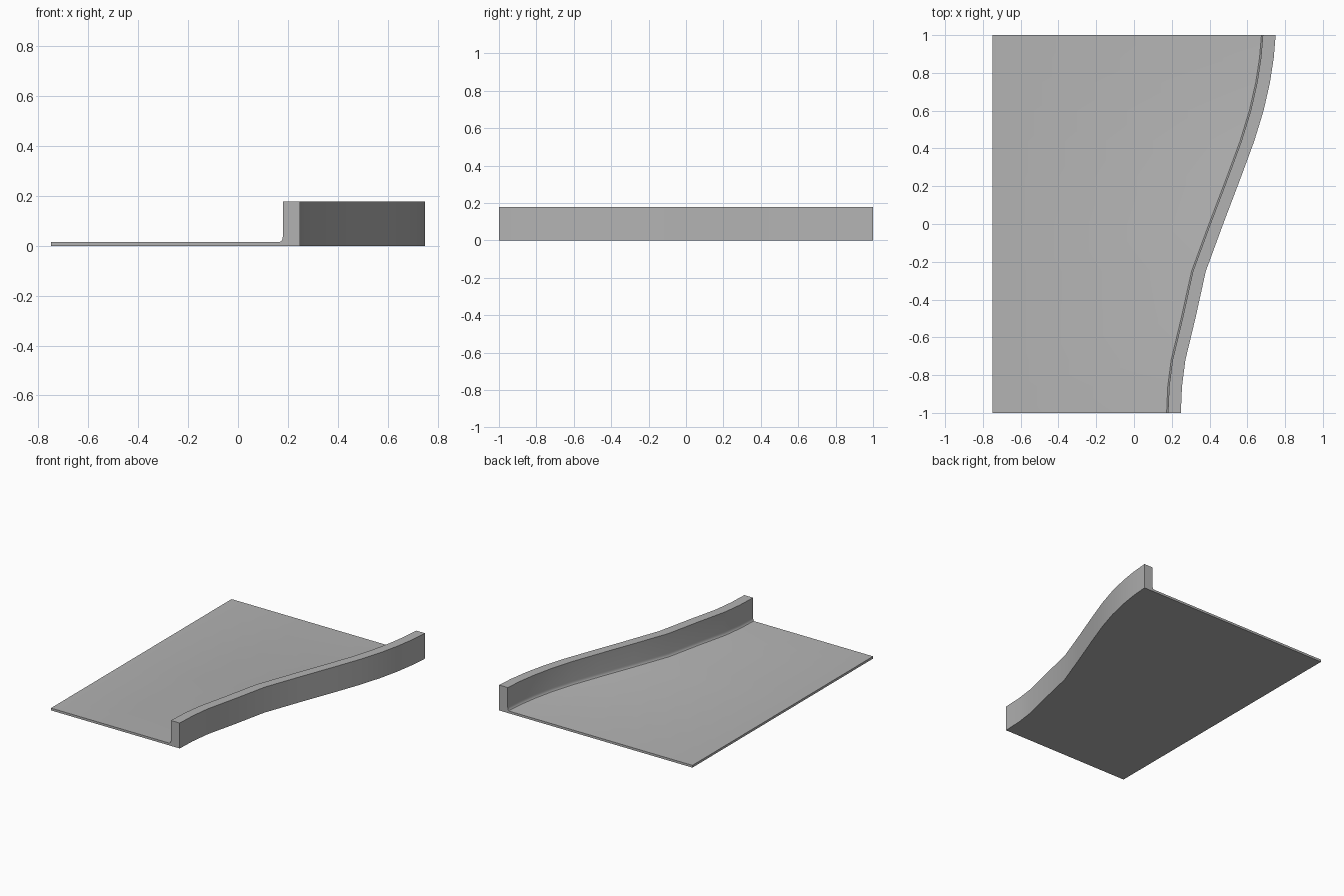
import bpy, bmesh
from math import radians, sin, cos, pi

cube = bpy.data.objects.get("Cube")
if cube:
    bpy.data.objects.remove(cube)

# Plain grey material
grey = bpy.data.materials.new("plain_grey")
grey.use_nodes = True
colour = (0.45, 0.45, 0.45, 1)
grey.diffuse_color = colour
grey.node_tree.nodes["Principled BSDF"].inputs["Base Color"].default_value = colour

LEFT, FLOOR, TOP, WALL, FILLET = -0.75, 0.016, 0.178, 0.068, 0.012

# Outer edge of the curved wall, as (y, x)
edge = [(-1, .248), (-.86, .254), (-.72, .272), (-.5, .325), (-.25, .38),
        (0, .472), (.25, .567), (.44, .637), (.6, .686), (.75, .720),
        (.88, .740), (1, .75)]


def section(x):
    """Cross-section: thin floor, rounded inner corner, upright wall."""
    inner = x - WALL
    arc = [(inner - FILLET * (1 - sin(a)), FLOOR + 2 * FILLET * (1 - cos(a)))
           for a in (i * pi / 8 for i in range(5))]
    return [(LEFT, 0), (LEFT, FLOOR), *arc, (inner, TOP), (x, TOP), (x, 0)]


# Sweep the section along the edge
bm = bmesh.new()
rings = [[bm.verts.new((px, y, pz)) for px, pz in section(x)] for y, x in edge]
n = len(rings[0])
for a, b in zip(rings, rings[1:]):
    for i in range(n):
        j = (i + 1) % n
        bm.faces.new((a[i], a[j], b[j], b[i]))
bm.faces.new(rings[0])
bm.faces.new(rings[-1])
bmesh.ops.recalc_face_normals(bm, faces=bm.faces)

mesh = bpy.data.meshes.new("floor_with_curved_wall")
bm.to_mesh(mesh)
bm.free()
mesh.materials.append(grey)
panel = bpy.data.objects.new("floor_with_curved_wall", mesh)
bpy.context.collection.objects.link(panel)

# Smooth the curved faces, keep the corners sharp
bpy.ops.object.select_all(action='DESELECT')
panel.select_set(True)
bpy.context.view_layer.objects.active = panel
bpy.ops.object.shade_smooth_by_angle(angle=radians(30))
